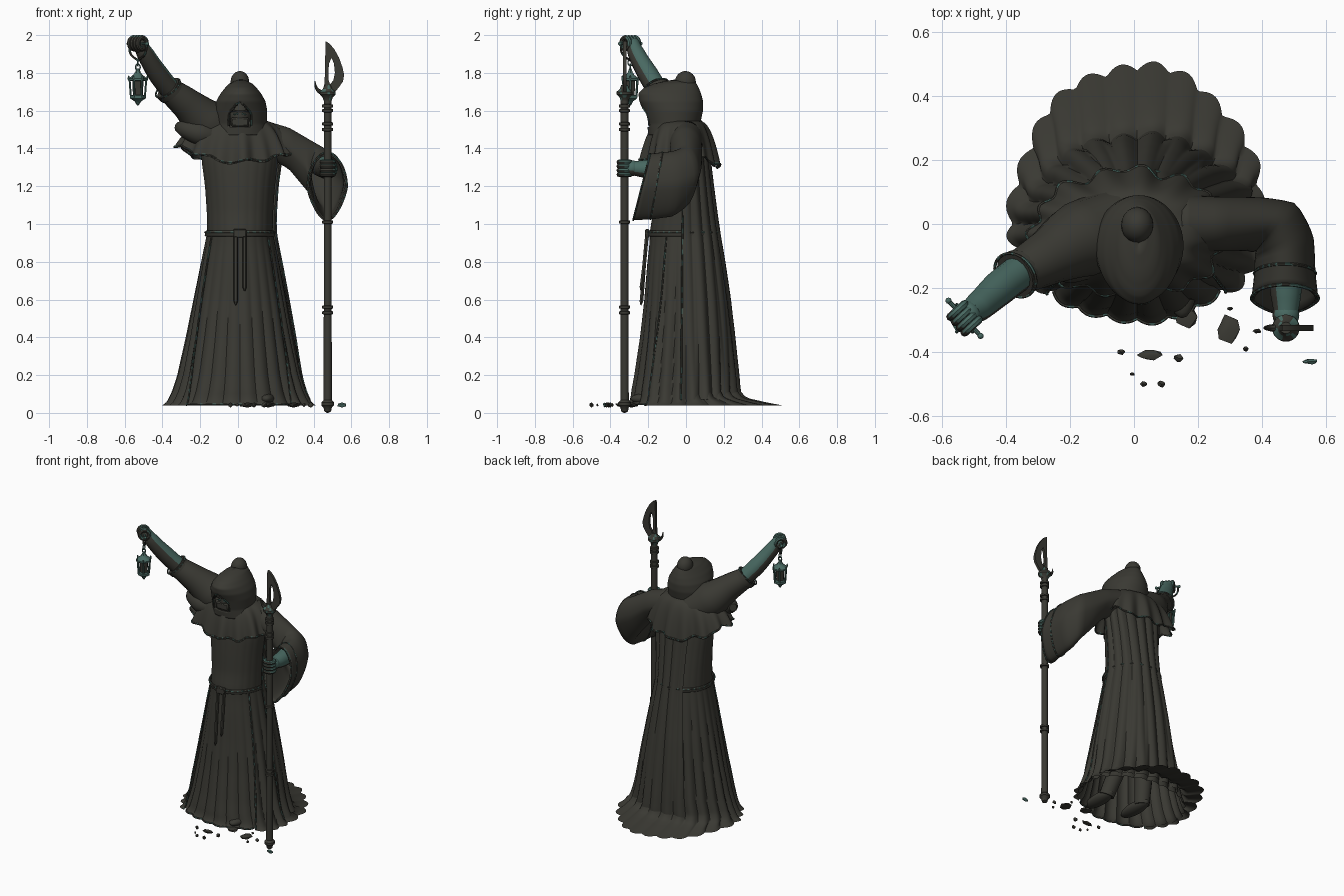
import bpy, bmesh, math, random
from math import sin, cos, pi, radians
from mathutils import Vector, Matrix

if "Cube" in bpy.data.objects:
    bpy.data.objects.remove(bpy.data.objects["Cube"])

random.seed(4)

def material(name, rgb):
    m = bpy.data.materials.new(name)
    m.diffuse_color = (*rgb, 1)
    m.use_nodes = True
    m.node_tree.nodes["Principled BSDF"].inputs["Base Color"].default_value = m.diffuse_color
    return m

DARK = material("dark_stone", (0.042, 0.041, 0.033))
TEAL = material("teal_patina", (0.065, 0.14, 0.12))

def finish(name, mesh, rule=None, mat=DARK, smooth=True):
    """Materials, shading and linking; rule(face) true means teal."""
    ob = bpy.data.objects.new(name, mesh)
    bpy.context.collection.objects.link(ob)
    mesh.materials.clear()
    for m in ([DARK, TEAL] if rule else [mat]):
        mesh.materials.append(m)
    for p in mesh.polygons:
        p.use_smooth = smooth
        p.material_index = int(bool(rule and rule(p)))
    mesh.set_sharp_from_angle(angle=radians(40))
    return ob

def from_bm(name, bm, **kw):
    bmesh.ops.recalc_face_normals(bm, faces=bm.faces)
    me = bpy.data.meshes.new(name)
    bm.to_mesh(me)
    bm.free()
    return finish(name, me, **kw)

def sheet(name, f, nu, nv, closed=True, caps=False, cut=None, **kw):
    """Grid surface from f(u, v); cut(centre) removes faces."""
    bm = bmesh.new()
    n = nu if closed else nu + 1
    g = [[bm.verts.new(f(i / nu, j / nv)) for i in range(n)] for j in range(nv + 1)]
    for j in range(nv):
        for i in range(nu):
            k = (i + 1) % n
            q = [g[j][i], g[j][k], g[j + 1][k], g[j + 1][i]]
            mid = sum((v.co for v in q), Vector()) / 4
            if not (cut and cut(mid)):
                bm.faces.new(q)
    if caps:
        bm.faces.new(g[0])
        bm.faces.new(g[-1])
    return from_bm(name, bm, **kw)

def lathe(name, prof, x, y, n=20, **kw):
    def f(u, v):
        r, z = prof[round(v * (len(prof) - 1))]
        return Vector((x + r * cos(2 * pi * u), y + r * sin(2 * pi * u), z))
    return sheet(name, f, n, len(prof) - 1, caps=True, **kw)

def curve_mesh(name, cu, **kw):
    tmp = bpy.data.objects.new("tmp", cu)
    bpy.context.collection.objects.link(tmp)
    dg = bpy.context.evaluated_depsgraph_get()
    me = bpy.data.meshes.new_from_object(tmp.evaluated_get(dg))
    bpy.data.objects.remove(tmp)
    return finish(name, me, **kw)

def tube(name, pts, r=None, cyclic=False, res=3, steps=6, **kw):
    """Round tube through (x, y, z[, radius]) points."""
    cu = bpy.data.curves.new(name, 'CURVE')
    cu.dimensions, cu.bevel_depth, cu.bevel_resolution = '3D', 1, res
    cu.use_fill_caps, cu.resolution_u = True, steps
    sp = cu.splines.new('BEZIER')
    sp.bezier_points.add(len(pts) - 1)
    for b, p in zip(sp.bezier_points, pts):
        b.co, b.radius = p[:3], (r or p[3])
        b.handle_left_type = b.handle_right_type = 'AUTO'
    sp.use_cyclic_u = cyclic
    return curve_mesh(name, cu, **kw)

def worn(p):   # broken teal glint along cloth edges
    c = p.center
    return int(abs(c.x * 70 + c.y * 53 + c.z * 61)) % 3 == 0

def trim(name, pts, cyclic=False):
    return tube(name, pts, r=0.005, cyclic=cyclic, res=1, steps=2, rule=worn)

def skin(p):   # arms are teal on their upper, inner side
    n = p.normal
    return n.y > -0.6 and n.dot(Vector((0.45, 0.4, 0.8))) > 0.15

def ball(name, c, s, sub=3, **kw):
    bm = bmesh.new()
    bmesh.ops.create_icosphere(bm, subdivisions=sub, radius=1,
                               matrix=Matrix.Translation(c) @ Matrix.Diagonal((*s, 1)))
    return from_bm(name, bm, **kw)

def box(name, c, s, rot=0, **kw):
    bm = bmesh.new()
    bmesh.ops.create_cube(bm, size=1, matrix=Matrix.Translation(c) @ Matrix.Rotation(rot, 4, 'Y') @ Matrix.Diagonal((*s, 1)))
    bmesh.ops.bevel(bm, geom=bm.edges[:], offset=min(s) * 0.2, segments=1, affect='EDGES')
    return from_bm(name, bm, smooth=False, **kw)

def lerp(rows, z):
    for a, b in zip(rows, rows[1:]):
        if z <= b[0]:
            t = max(0, (z - a[0]) / (b[0] - a[0]))
            return [p + (q - p) * t for p, q in zip(a[1:], b[1:])]
    return rows[-1][1:]

# Robe silhouette: height, half width, front depth, back depth
BODY = [(.04, .40, .325, .50), (.055, .38, .31, .42), (.08, .365, .30, .31), (.12, .347, .295, .277),
        (.2, .322, .28, .27), (.4, .28, .25, .243), (.6, .243, .228, .22), (.8, .205, .212, .19),
        (.95, .175, .195, .165), (1.05, .175, .175, .15), (1.2, .185, .17, .13),
        (1.35, .205, .16, .112), (1.45, .2, .13, .10), (1.52, .11, .08, .07)]

def body(phi, z, k=1.0, off=0.0, amp=1.0, lobes=12, train=True):
    w, f, b = lerp(BODY, z)
    b = b if train else min(b, .28)
    s, c = sin(phi), cos(phi)
    fade = max(0.08, 1 - z / 1.0)
    e = off + amp * fade * (.028 * (abs(sin(lobes * phi)) - .7) + .007 * sin(7 * phi + 3 * z))
    d = f if c > 0 else b
    return Vector((.01 + (w * k + e) * s, -(d * k + e) * c, z))

# Inner robe, overskirt with train, and pleated back cape
def robe(u, v):
    z = .045 + 1.47 * v ** 1.5
    return body(2 * pi * u, z, k=.96 if z < .9 else min(1, .96 + (z - .9) * .5), amp=.6, train=False)
sheet("robe", robe, 192, 44)

def skirt(u, v):
    z = .04 + .91 * v ** 1.8
    edge = radians(46 + 12 * v)
    return body(edge + (2 * pi - 2 * edge) * u, z)
sheet("overskirt", skirt, 192, 36, closed=False)

def cape(u, v):
    z = .07 + 1.36 * v
    phi = radians(85 + 125 * u)
    low = min(1, v * 4)
    return body(phi, z, off=.002 + low * (.006 + .012 * abs(sin(9 * phi))), amp=1 - .4 * low, train=False)
sheet("back_cape", cape, 120, 34, closed=False)

for u, side in ((0, "right"), (1, "left")):
    trim(f"overskirt_edge_{side}", [skirt(u, i / 24) for i in range(25)])
trim("robe_hem_trim", [robe((i - 24) / 192, 0) for i in range(49)])
trim("cape_edge", [cape(0, i / 24) for i in range(25)])

# Belt, buckle and hanging straps
sheet("belt", lambda u, v: body(2 * pi * u, .95 + .015 * cos(2 * pi * v), off=.005 + .006 * sin(2 * pi * v), amp=.1), 96, 8)
trim("belt_edge", [body(2 * pi * i / 60, .956, off=.010, amp=.1) for i in range(60)], True)
box("buckle", (.01, -.205, .95), (.07, .025, .045))
for x, z0 in ((-.012, .57), (.035, .645)):
    tube("belt_strap", [(x, -.207, .94, .011), (x, -.22, .8, .011), (x, -.236, z0 + .02, .011), (x, -.239, z0, .003)], res=1)

# Shoulder mantle with a wavy hem
def mantle(u, v):
    a = 2 * pi * u
    s, c, t = sin(a), cos(a), v ** .7
    wave = .014 * v * v * sin(15 * a) + .008 * v * sin(8 * a + 1)
    rx = .10 + (.185 if s > 0 else .22) * t + wave
    ry = .08 + .12 * t + wave
    drop = (.225 if c > 0 else .225 - .025 * c) - (.05 if s > 0 else .09) * s * s
    return Vector((rx * s, -.03 - ry * c, 1.548 - drop * v ** 2.2 + .010 * v * v * sin(9 * a)))
sheet("mantle", mantle, 150, 16)
trim("mantle_trim", [mantle(i / 150, .98) for i in range(150)], True)

# Hood: height, half width, front y, back y
HOOD = [(1.47, .15, -.20, .07), (1.53, .138, -.205, .075), (1.6, .14, -.225, .09), (1.65, .13, -.247, .09),
        (1.69, .108, -.252, .08), (1.72, .084, -.225, .068), (1.745, .06, -.165, .055), (1.765, .012, -.06, .02)]
def hood(u, v):
    z = 1.47 + .295 * v
    w, a, b = lerp(HOOD, z)
    p = 2 * pi * u
    return Vector((.015 + w * sin(p), (a + b) / 2 - (b - a) / 2 * cos(p), z))
def opening(m):
    return m.y < -.1 and 1.515 < m.z and abs(m.x - .01) < min(.06, (1.645 - m.z) * .9)
hd = sheet("hood", hood, 96, 40, caps=False, cut=opening)
so = hd.modifiers.new("thickness", 'SOLIDIFY')
so.thickness, so.offset = .012, -1
ball("hood_peak", (.01, -.003, 1.75), (.05, .056, .06))
trim("hood_opening_trim", [(.01 + s * x, y, z) for s, x, y, z in
     ((-1, .06, -.195, 1.52), (-1, .06, -.205, 1.58), (-1, .035, -.228, 1.615), (1, 0, -.24, 1.645),
      (1, .035, -.228, 1.615), (1, .06, -.205, 1.58), (1, .06, -.195, 1.52))])

# Face with mask and eyes
ball("face", (.01, -.135, 1.575), (.056, .058, .075))
box("mask", (.01, -.175, 1.54), (.095, .04, .05))
box("brow", (.01, -.188, 1.598), (.09, .014, .012))
for s in (-1, 1):
    box("eye", (.01 + s * .022, -.193, 1.582), (.024, .008, .007), rot=s * .15, mat=TEAL)

# Raised arm: sleeve, cuff, forearm
tube("raised_sleeve", [(-.06, -.01, 1.47, .12), (-.17, -.05, 1.545, .12), (-.27, -.105, 1.635, .087),
                       (-.365, -.155, 1.71, .068)], res=6)
tube("sleeve_drape", [(-.1, -.1, 1.46, .05), (-.2, -.12, 1.48, .065), (-.28, -.1, 1.505, .05), (-.32, -.07, 1.515, .025)], res=4)
tube("raised_cuff", [(-.352, -.148, 1.697, .074), (-.372, -.16, 1.717, .074)], res=6, steps=2)
tube("raised_forearm", [(-.35, -.145, 1.70, .056), (-.42, -.2, 1.79, .055), (-.49, -.262, 1.90, .046),
                        (-.515, -.28, 1.945, .038)], res=5, rule=skin)
up = Vector((-.14, -.115, .2)).normalized()
e1 = up.orthogonal().normalized()
e2 = up.cross(e1)
trim("raised_cuff_trim", [Vector((-.365, -.155, 1.71)) + up * .012 + .075 * (e1 * cos(2 * pi * i / 30) + e2 * sin(2 * pi * i / 30)) for i in range(30)], True)

# Fists: four finger rings round a bar, with a palm
def grip(name, c, axis, palm):
    ax = Vector(axis).normalized()
    a = ax.orthogonal().normalized()
    b = ax.cross(a)
    for k in range(4):
        m = Vector(c) + ax * (k - 1.5) * .022
        tube(f"{name}_finger", [m + .03 * (a * cos(i * pi / 4) + b * sin(i * pi / 4)) for i in range(8)],
             r=.013, cyclic=True, res=2, steps=3, rule=skin)
    ball(f"{name}_palm", palm, (.042, .042, .042), rule=skin)
grip("raised_hand", (-.53, -.295, 1.957), (1, -1.1, 0), (-.52, -.283, 1.945))
grip("staff_hand", (.475, -.325, 1.295), (0, 0, 1), (.475, -.285, 1.295))

# Lowered arm: wide hanging sleeve (x, y, turn, half width, bottom z, top z, lean)
SLEEVE = [(0, .15, 0, 0, .09, 1.36, 1.545, 0), (.2, .27, .0, 0, .085, 1.29, 1.51, 0), (.4, .37, .0, 10, .085, 1.17, 1.452, 0),
          (.55, .445, -.01, 40, .097, 1.085, 1.405, 0), (.7, .47, -.07, 70, .097, 1.04, 1.385, 0),
          (.85, .472, -.15, 90, .095, 1.025, 1.38, .03), (1, .472, -.235, 90, .105, 1.02, 1.372, .045)]
def sleeve(u, v):
    x, y, turn, w, z0, z1, lean = lerp(SLEEVE, v)
    a, t = 2 * pi * u, radians(turn)
    h = w * cos(a) * (1 - .3 * max(0, -sin(a)))
    return Vector((x + h * sin(t), y + h * cos(t) + lean * sin(a), (z0 + z1) / 2 + (z1 - z0) / 2 * sin(a)))
sl = sheet("hanging_sleeve", sleeve, 40, 24)
so = sl.modifiers.new("thickness", 'SOLIDIFY')
so.thickness, so.offset = .01, -1
trim("hanging_cuff_trim", [sleeve(i / 40, 1) for i in range(40)], True)
trim("hanging_cuff_band", [sleeve(i / 40, .86) for i in range(40)], True)
tube("staff_forearm", [(.44, .0, 1.31, .06), (.47, -.12, 1.295, .058), (.475, -.22, 1.292, .048), (.475, -.28, 1.295, .038)],
     res=5, rule=skin)

# Staff with rings, socket and blade
SX, SY = .475, -.325
prof = [(.004, 0), (.018, .008), (.022, .028), (.034, .04), (.034, .055), (.022, .068)]
for z in (.53, .56, 1.01, 1.50, 1.53, 1.60, 1.625):
    prof += [(.021, z - .009), (.029, z - .007), (.029, z + .007), (.021, z + .009)]
lathe("staff", prof + [(.021, 1.66)], SX, SY)
lathe("staff_socket", [(.022, 1.655), (.027, 1.67), (.042, 1.685), (.042, 1.70), (.026, 1.715), (.018, 1.735)], SX, SY, rule=worn)

def plate(name, loops, y, depth, **kw):
    cu = bpy.data.curves.new(name, 'CURVE')
    cu.dimensions, cu.fill_mode, cu.extrude = '2D', 'BOTH', depth
    for pts in loops:
        sp = cu.splines.new('POLY')
        sp.points.add(len(pts) - 1)
        for p, q in zip(sp.points, pts):
            p.co = (*q, 0, 1)
        sp.use_cyclic_u = True
    ob = curve_mesh(name, cu, smooth=False, **kw)
    ob.data.transform(Matrix.Translation((0, y, 0)) @ Matrix.Rotation(pi / 2, 4, 'X'))
plate("staff_blade", [
    [(.463, 1.968), (.485, 1.955), (.51, 1.925), (.535, 1.88), (.553, 1.83), (.562, 1.79), (.556, 1.755), (.535, 1.725),
     (.515, 1.70), (.452, 1.70), (.458, 1.75), (.461, 1.82), (.462, 1.9)],
    [(.487, 1.74), (.505, 1.76), (.513, 1.80), (.508, 1.85), (.495, 1.88), (.482, 1.85), (.478, 1.80), (.48, 1.76)]], SY, .009)
tube("staff_hook", [(.47, SY, 1.695, .014), (.435, SY, 1.70, .012), (.415, SY, 1.72, .008), (.407, SY, 1.757, .002)], res=2)

# Lantern: bar, bail, links, cage
LX, LY = -.53, -.295
d = Vector((.05, -.055, 0))
top = Vector((LX, LY, 1.955))
tube("lantern_bar", [top - d, top + d], r=.007, res=2, mat=TEAL)
for s in (-1, 1):
    ball("bar_knob", top + d * s, (.01, .01, .01), sub=2, mat=TEAL)
    tube("lantern_bail", [top + d * s * .9, top + d * s * .8 + Vector((0, 0, -.05)), Vector((LX, LY, 1.865))], r=.006, res=2, rule=worn)
for k, z in enumerate((1.855, 1.83)):
    a = Vector((1, 0, 0)) if k else Vector((0, 1, 0))
    tube("chain_link", [Vector((LX, LY, z)) + a * .012 * cos(i * pi / 4) + Vector((0, 0, .017 * sin(i * pi / 4))) for i in range(8)],
         r=.004, cyclic=True, res=1, steps=2, mat=TEAL)
lathe("lantern_roof", [(.008, 1.822), (.014, 1.805), (.024, 1.79), (.05, 1.77), (.05, 1.76), (.03, 1.757)], LX, LY, 6, mat=TEAL, smooth=False)
lathe("lantern_base", [(.004, 1.628), (.012, 1.64), (.018, 1.65), (.042, 1.665), (.042, 1.68), (.03, 1.683)], LX, LY, 6, mat=TEAL, smooth=False)
lathe("lantern_core", [(.026, 1.675), (.03, 1.765)], LX, LY, 6, smooth=False)
for i in range(6):
    a = i * pi / 3
    px, py = cos(a), sin(a)
    tube("lantern_post", [(LX + px * .037, LY + py * .037, 1.67), (LX + px * .044, LY + py * .044, 1.765)], r=.006, res=1, steps=1, mat=TEAL)
    ball("lantern_spike", (LX + px * .049, LY + py * .049, 1.772), (.006, .006, .016), sub=1, mat=TEAL)

# Boots and legs under the robe
for n, x, y in (("right", .15, -.165), ("left", -.1, -.11)):
    ball(f"boot_{n}", (x, y, .075), (.05, .13, .035))
    tube(f"leg_{n}", [(x, y + .07, .07, .05), (x * .8, 0, .3, .06), (x * .6, 0, .6, .07)], res=4)

# Broken stones in front
for x, y, sx, sy in ((-.04, -.4, .014, .01), (.05, -.41, .042, .018), (.14, -.42, .017, .014), (.03, -.5, .012, .01),
                     (.085, -.5, .014, .012), (-.005, -.47, .009, .006), (.295, -.33, .036, .05), (.385, -.335, .015, .008),
                     (.35, -.39, .011, .009), (.30, -.265, .01, .007), (.55, -.43, .028, .01), (.16, -.29, .04, .038)):
    bm = bmesh.new()
    bmesh.ops.create_icosphere(bm, subdivisions=1, radius=1)
    for v in bm.verts:
        k = random.uniform(.8, 1.15)
        v.co = (x + v.co.x * sx * k, y + v.co.y * sy * k, .042 + v.co.z * min(.014, sx))
    from_bm("stone_chip", bm, mat=TEAL if x > .5 else DARK, smooth=False)
